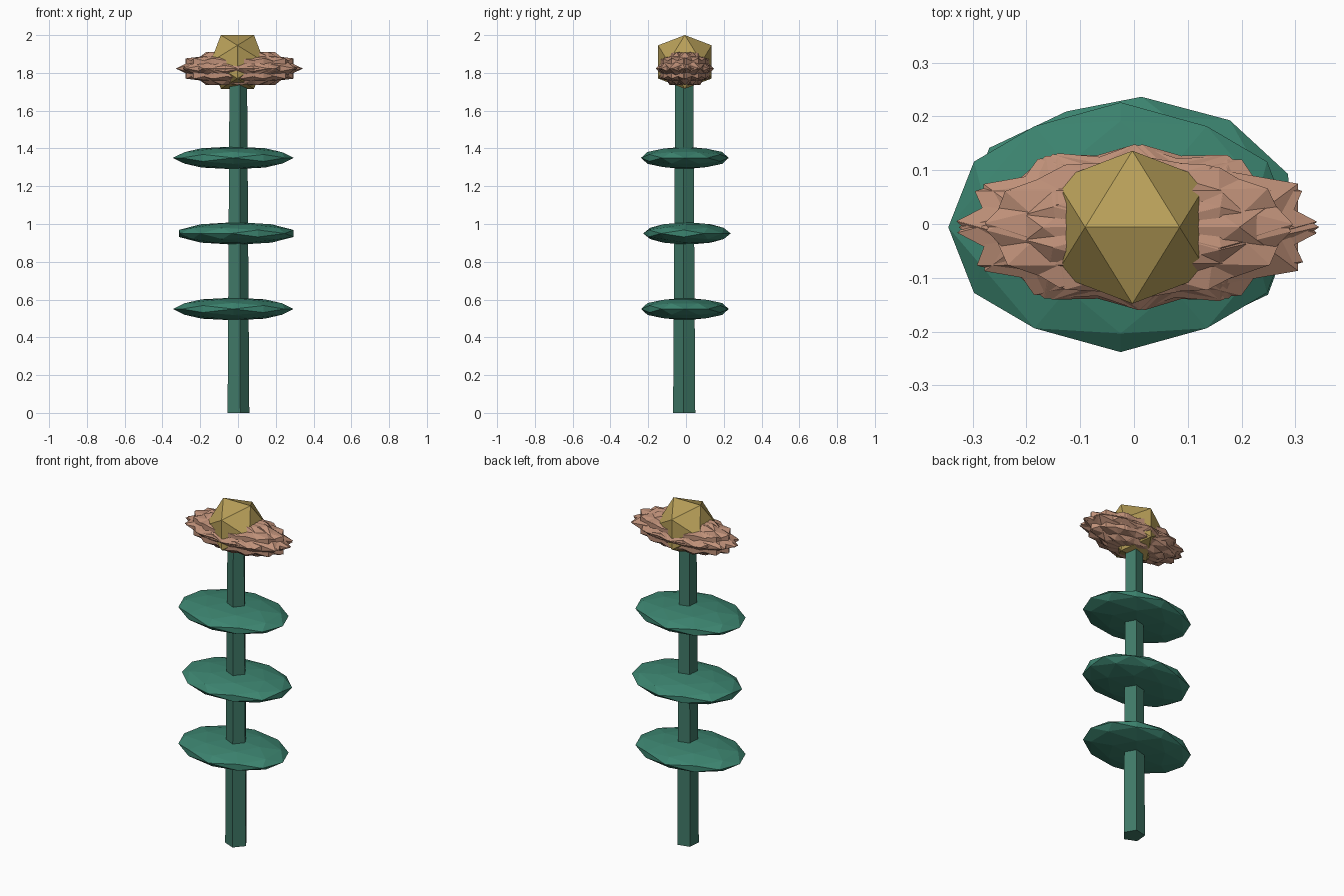
import bpy, bmesh, math, random
from mathutils import Vector, Matrix

if "Cube" in bpy.data.objects:
    bpy.data.objects.remove(bpy.data.objects["Cube"])

random.seed(4)


def material(name, rgb):
    m = bpy.data.materials.new(name)
    m.diffuse_color = (*rgb, 1)
    m.use_nodes = True
    m.node_tree.nodes["Principled BSDF"].inputs["Base Color"].default_value = m.diffuse_color
    return m


STEM = material("stem green", (0.05, 0.19, 0.135))
LEAF = material("leaf green", (0.045, 0.23, 0.16))
PETAL = material("petal pink", (0.52, 0.28, 0.19))
CORE = material("core gold", (0.48, 0.35, 0.10))


def ico_points(refined):
    # icosahedron with a horizontal edge on top, optionally split once
    a, b = 0.5257, 0.8507
    pts = []
    for s in (-a, a):
        for t in (-b, b):
            pts += [Vector((s, 0, t)), Vector((t, s, 0)), Vector((0, t, s))]
    if refined:
        mids = [(p + q).normalized() for i, p in enumerate(pts)
                for q in pts[:i] if (p - q).length < 1.1]
        pts = pts + mids
    return pts


def add_object(name, bm, mat):
    bmesh.ops.recalc_face_normals(bm, faces=bm.faces[:])
    me = bpy.data.meshes.new(name)
    bm.to_mesh(me)
    bm.free()
    me.materials.append(mat)
    ob = bpy.data.objects.new(name, me)
    bpy.context.collection.objects.link(ob)
    return ob


def ellipsoid(name, mat, centre, size, spin=0, refined=False):
    # spin the ball first, then squash it along the world axes
    mtx = (Matrix.Translation(centre) @ Matrix.Diagonal((*size, 1))
           @ Matrix.Rotation(math.radians(spin), 4, 'Z'))
    bm = bmesh.new()
    for p in ico_points(refined):
        bm.verts.new(mtx @ p)
    bmesh.ops.convex_hull(bm, input=bm.verts[:])
    return add_object(name, bm, mat)


# stem: tapered five-sided post
bm = bmesh.new()
bmesh.ops.create_cone(bm, cap_ends=True, segments=5, radius1=0.062,
                      radius2=0.05, depth=1.8,
                      matrix=Matrix.Translation((-0.002, -0.008, 0.9))
                      @ Matrix.Rotation(math.radians(-167), 4, 'Z'))
add_object("stem", bm, STEM)

# three flat leaves, the middle one turned
for i, (z, x, y, spin) in enumerate([(0.55, -0.025, -0.006, 0),
                                     (0.95, -0.01, 0.005, 54),
                                     (1.35, -0.025, -0.006, 0)]):
    ellipsoid(f"leaf_{i + 1}", LEAF, (x, y, z), (0.32, 0.232, 0.06),
              spin, True)

# flower head: overlapping squashed petals around a gold core
COUNT = 12
for i in range(COUNT):
    spin = 360 * i / COUNT + random.uniform(-4, 4) if i else 0
    shift = 0.012 if i == 0 else random.uniform(-0.004, 0.004)
    ellipsoid(f"petal_{i + 1}", PETAL, (0.008 + shift, -0.006, 1.823),
              (0.335, 0.154, 0.102), spin)
ellipsoid("flower_core", CORE, (-0.003, -0.006, 1.858), (0.167, 0.167, 0.167))
